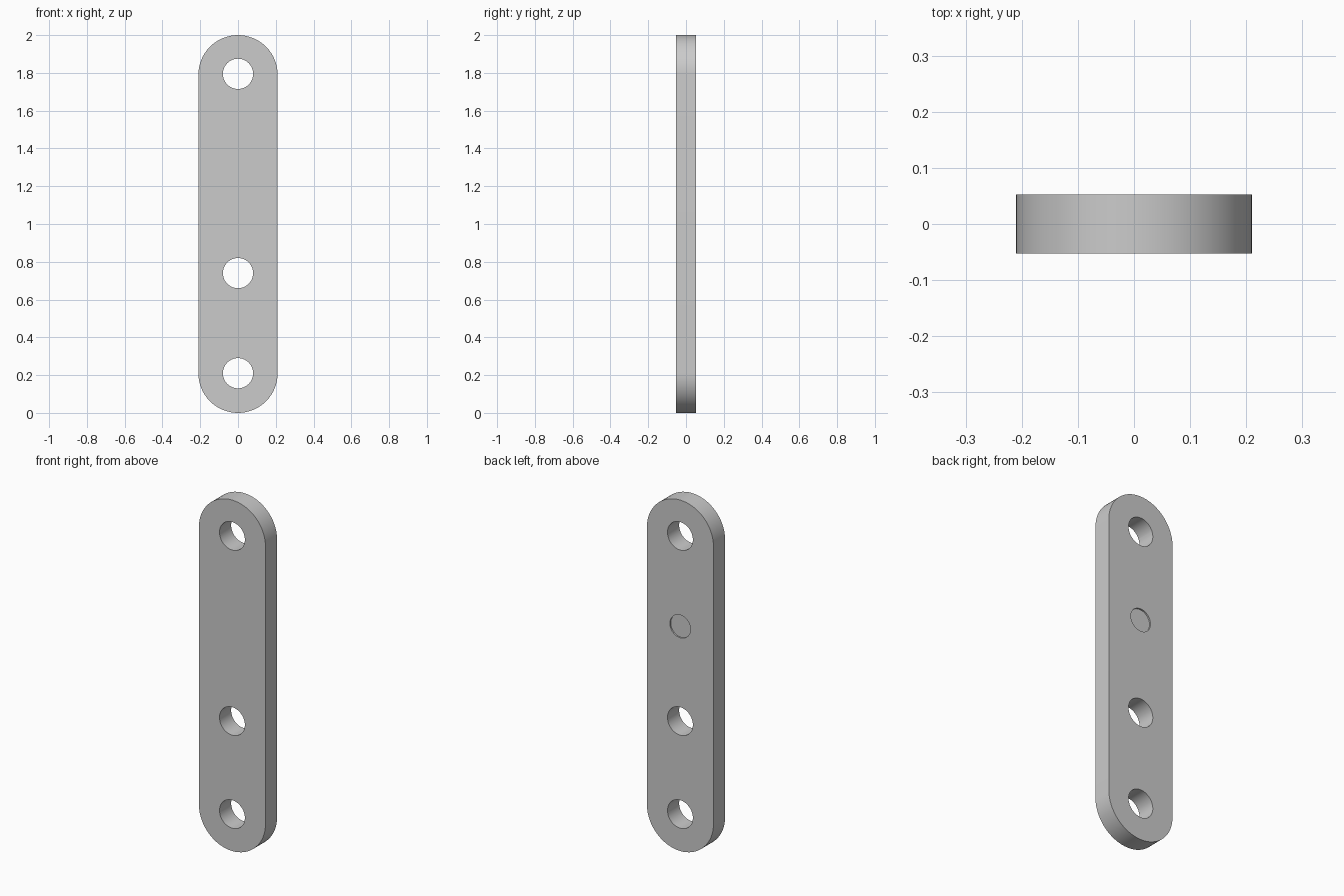
import bpy, bmesh
from math import sin, cos, pi

if "Cube" in bpy.data.objects:
    bpy.data.objects.remove(bpy.data.objects["Cube"])

HALF_WIDTH, HALF_THICK, LENGTH = 0.21, 0.0525, 2.0
HOLE_RADIUS = 0.08
HOLE_HEIGHTS = (0.21, 0.74, 1.795)


def prism(name, points, y0, y1):
    """Extrude an outline in the xz plane from y0 to y1."""
    bm = bmesh.new()
    face = bm.faces.new([bm.verts.new((x, y0, z)) for x, z in points])
    ext = bmesh.ops.extrude_face_region(bm, geom=[face])
    verts = [g for g in ext["geom"] if isinstance(g, bmesh.types.BMVert)]
    bmesh.ops.translate(bm, vec=(0, y1 - y0, 0), verts=verts)
    bmesh.ops.recalc_face_normals(bm, faces=bm.faces)
    mesh = bpy.data.meshes.new(name)
    bm.to_mesh(mesh)
    bm.free()
    obj = bpy.data.objects.new(name, mesh)
    bpy.context.collection.objects.link(obj)
    return obj


def arc(radius, z, start, sweep, steps):
    return [(radius * cos(start + sweep * i / steps),
             z + radius * sin(start + sweep * i / steps))
            for i in range(steps + 1)]


def cut(target, cutter):
    cutter.hide_render = True
    mod = target.modifiers.new(cutter.name, 'BOOLEAN')
    mod.operation, mod.solver, mod.object = 'DIFFERENCE', 'EXACT', cutter
    bpy.context.view_layer.objects.active = target
    bpy.ops.object.modifier_apply(modifier=mod.name)
    bpy.data.objects.remove(cutter, do_unlink=True)


# Flat bar with rounded ends
outline = (arc(HALF_WIDTH, LENGTH - HALF_WIDTH, 0, pi, 32)
           + arc(HALF_WIDTH, HALF_WIDTH, pi, pi, 32))
bar = prism("link_bar", outline, -HALF_THICK, HALF_THICK)

# Three pin holes right through
for z in HOLE_HEIGHTS:
    cut(bar, prism("hole_cutter", arc(HOLE_RADIUS, z, 0, 2 * pi, 48)[:-1], -0.1, 0.1))

# Shallow round recess on the back
cut(bar, prism("recess_cutter", arc(0.065, 1.28, 0, 2 * pi, 32)[:-1],
               HALF_THICK - 0.008, 0.1))

# Smooth rims, crisp edges
bpy.ops.object.select_all(action='DESELECT')
bar.select_set(True)
bpy.context.view_layer.objects.active = bar
bpy.ops.object.shade_smooth_by_angle(angle=pi / 6)
